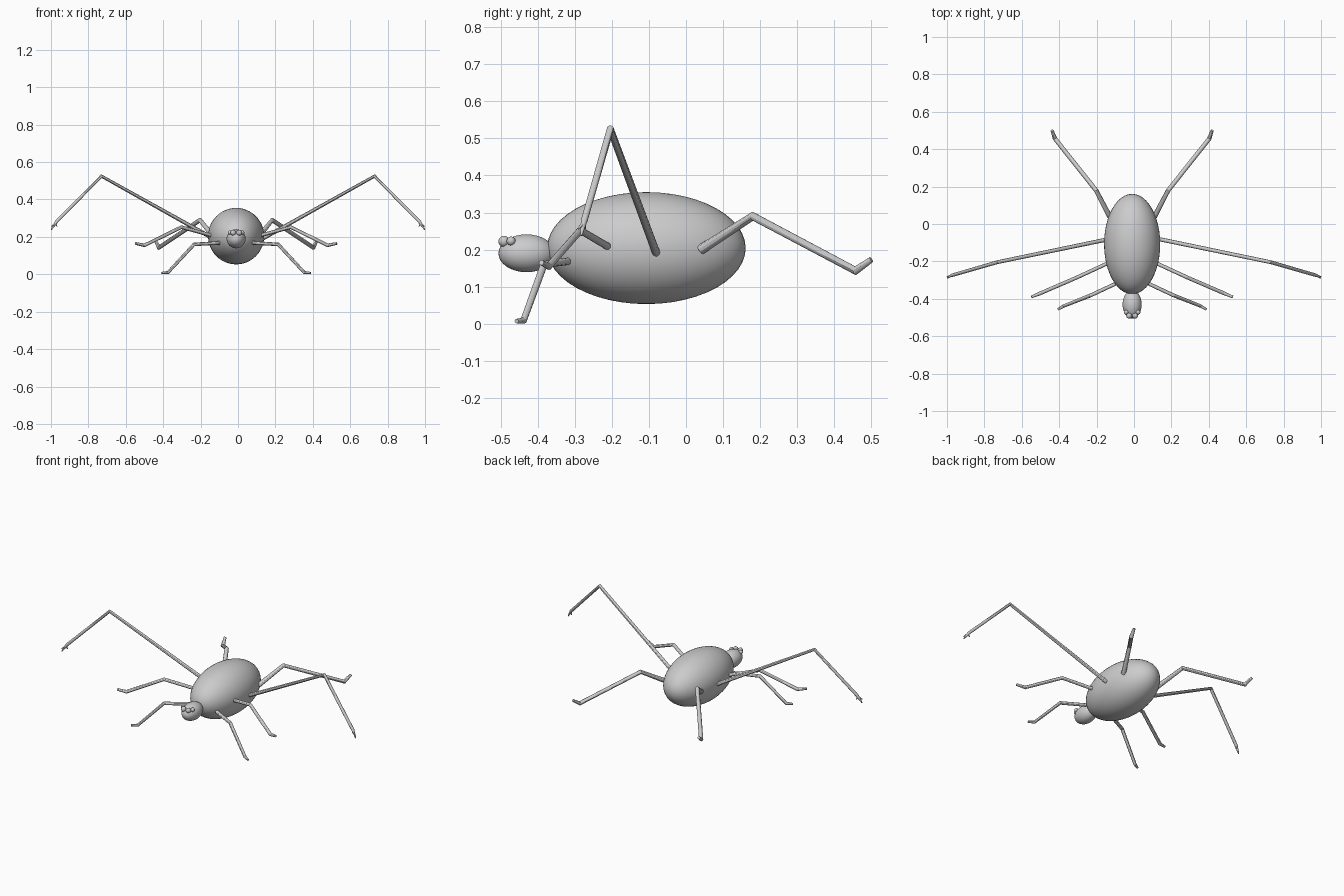
import bpy

if "Cube" in bpy.data.objects:
    bpy.data.objects.remove(bpy.data.objects["Cube"])

CX = -0.01  # body axis


def ball(name, loc, radii, seg=48, rings=24):
    bpy.ops.mesh.primitive_uv_sphere_add(segments=seg, ring_count=rings, radius=1, location=loc)
    ob = bpy.context.object
    ob.name = name
    ob.scale = radii
    bpy.ops.object.transform_apply(location=False, rotation=False, scale=True)
    bpy.ops.object.shade_smooth()
    return ob


def tube(name, paths):
    """Jointed round limb; every path is a list of (x, y, z, radius)."""
    cu = bpy.data.curves.new(name, 'CURVE')
    cu.dimensions = '3D'
    cu.bevel_depth = 1.0
    cu.bevel_resolution = 4
    cu.use_fill_caps = True
    for path in paths:
        sp = cu.splines.new('POLY')
        sp.points.add(len(path) - 1)
        for p, (x, y, z, r) in zip(sp.points, path):
            p.co = (x, y, z, 1)
            p.radius = r
    ob = bpy.data.objects.new(name, cu)
    bpy.context.collection.objects.link(ob)
    bpy.ops.object.select_all(action='DESELECT')
    ob.select_set(True)
    bpy.context.view_layer.objects.active = ob
    bpy.ops.object.convert(target='MESH')
    bpy.ops.object.shade_smooth_by_angle()


# Abdomen and head
ball("abdomen", (CX, -0.107, 0.204), (0.15, 0.268, 0.151))
ball("head", (CX, -0.43, 0.19), (0.051, 0.076, 0.051), 32, 16)

# Legs, right-hand side: root, knee, ankle, toe
legs = {
    "front_leg": [(0.08, -0.32, 0.168, .010), (0.215, -0.383, 0.16, .010),
                  (0.355, -0.438, 0.009, .009), (0.388, -0.457, 0.007, .006)],
    "second_leg": [(0.11, -0.205, 0.205, .010), (0.283, -0.285, 0.252, .010),
                   (0.48, -0.37, 0.155, .010), (0.528, -0.39, 0.165, .007)],
    "long_leg": [(0.13, -0.08, 0.19, .011), (0.73, -0.204, 0.525, .010),
                 (0.972, -0.274, 0.28, .009), (0.999, -0.283, 0.238, .003)],
    "back_leg": [(0.11, 0.04, 0.20, .014), (0.183, 0.18, 0.29, .012),
                 (0.403, 0.457, 0.143, .012), (0.418, 0.5, 0.173, .008)],
}

for side, s in (("right", 1), ("left", -1)):
    for name, pts in legs.items():
        axis = 0.0 if name == "long_leg" else CX
        off = 0.0 if s > 0 else 2 * axis
        paths = [[(s * x + off, y, z, r) for x, y, z, r in pts]]
        if name == "long_leg":  # small claw barbs at the tip
            for dx, dy in ((-0.016, 0.008), (0.014, -0.012)):
                paths.append([(s * 0.978, -0.276, 0.272, .006),
                              (s * (0.983 + dx), -0.279 + dy, 0.256, .002)])
        tube(f"{side}_{name}", paths)

    # Eyes: large front pair, smaller pair behind
    ball(f"{side}_front_eye", (CX + s * 0.016, -0.491, 0.222), (.015,) * 3, 20, 10)
    ball(f"{side}_rear_eye", (CX + s * 0.032, -0.472, 0.223), (.012,) * 3, 20, 10)
